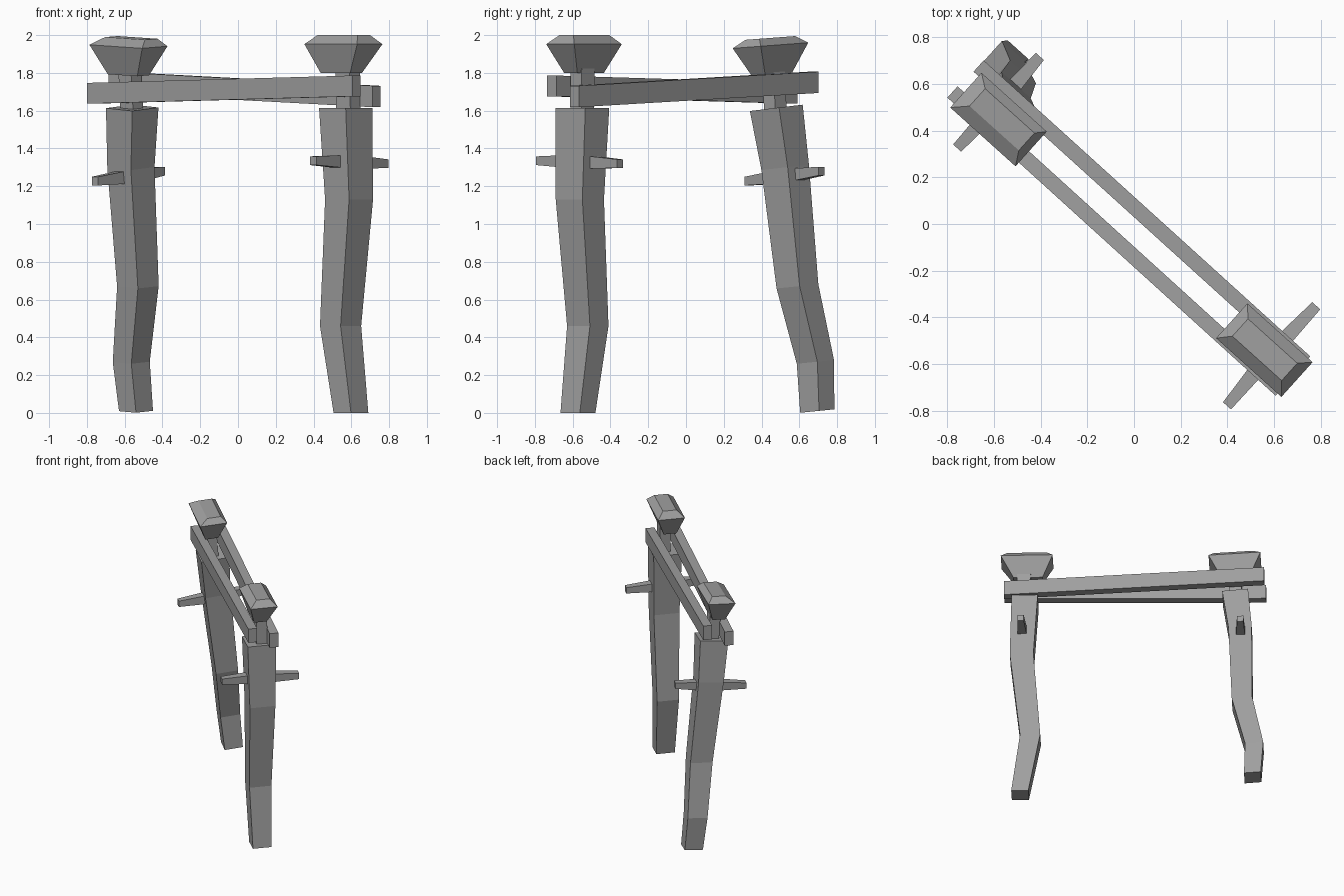
import bpy, bmesh
from mathutils import Vector

if "Cube" in bpy.data.objects:
    bpy.data.objects.remove(bpy.data.objects["Cube"])

# Directions: along the gate, across the gate, up
U = Vector((0.743, -0.669, 0))
V = Vector((0.669, 0.743, 0))
Z = Vector((0, 0, 1))

stone = bpy.data.materials.new("weathered_grey")
stone.use_nodes = True
GREY = (0.35, 0.35, 0.35, 1)
stone.diffuse_color = GREY
stone.node_tree.nodes["Principled BSDF"].inputs["Base Color"].default_value = GREY


def loft(name, rings):
    """Skin four-sided rings, each (centre, half vector, half vector)."""
    bm = bmesh.new()
    loops = []
    for c, p, q in rings:
        c = Vector(c)
        loops.append([bm.verts.new(c + s * p + t * q)
                      for s, t in ((-1, -1), (1, -1), (1, 1), (-1, 1))])
    for lo, hi in zip(loops, loops[1:]):
        for i in range(4):
            j = (i + 1) % 4
            bm.faces.new((lo[i], lo[j], hi[j], hi[i]))
    bm.faces.new(loops[0][::-1])
    bm.faces.new(loops[-1])
    bmesh.ops.recalc_face_normals(bm, faces=bm.faces)
    mesh = bpy.data.meshes.new(name)
    bm.to_mesh(mesh)
    bm.free()
    mesh.materials.append(stone)
    ob = bpy.data.objects.new(name, mesh)
    bpy.context.collection.objects.link(ob)
    return ob


def flat(c, a, b, slope=0):
    """Level ring that may rise towards the back."""
    return (c, a * (U + Z * U.y * slope), b * (V + Z * V.y * slope))


def post(name, rows):
    # rows: x, y, z, half extent, slope
    loft(name, [flat((x, y, z), 0.673 * h, 0.747 * h, s) for x, y, z, h, s in rows])


def rail(name, start, end, height):
    loft(name, [(p, 0.0325 * V, height / 2 * Z) for p in (start, end)])


def peg(name, tip_a, middle, tip_b):
    sizes = (0.023, 0.037, 0.023)
    loft(name, [(p, s * U, s * Z) for p, s in zip((tip_a, middle, tip_b), sizes)])


def cap(name, low, wide, top, slope=0):
    loft(name, [flat(low, 0.105, 0.047, slope),
                flat(wide, 0.188, 0.1, slope),
                flat(top, 0.142, 0.05, slope)])


# Crooked posts
post("right_post", [(-0.54, 0.695, 0.01, 0.09, 0.1), (-0.565, 0.685, 0.27, 0.098, 0.1),
                    (-0.53, 0.59, 0.67, 0.11, 0.1), (-0.567, 0.525, 1.3, 0.125, 0.12),
                    (-0.56, 0.478, 1.615, 0.139, 0.12)])
post("left_post", [(0.598, -0.572, 0, 0.092, 0), (0.543, -0.52, 0.46, 0.109, 0),
                   (0.588, -0.562, 1.13, 0.127, 0), (0.57, -0.548, 1.615, 0.141, 0)])

# Necks carrying the caps between the rails
loft("right_neck", [flat((-0.56, 0.475, 1.56), 0.045, 0.04),
                    flat((-0.575, 0.462, 1.84), 0.045, 0.04)])
loft("left_neck", [flat((0.585, -0.55, 1.56), 0.05, 0.04),
                   flat((0.58, -0.548, 1.84), 0.05, 0.04)])

# Twin rails
rail("front_rail", (-0.777, 0.565, 1.692), (0.628, -0.711, 1.731), 0.11)
rail("back_rail", (-0.665, 0.676, 1.75), (0.733, -0.591, 1.675), 0.113)

# Cross pegs
peg("right_peg", (-0.757, 0.325, 1.227), (-0.57, 0.525, 1.253), (-0.403, 0.717, 1.28))
peg("left_peg", (0.398, -0.778, 1.335), (0.58, -0.56, 1.33), (0.78, -0.35, 1.319))

# Flared caps
cap("right_cap", (-0.58, 0.455, 1.79), (-0.58, 0.447, 1.945), (-0.565, 0.447, 1.985), 0.075)
cap("left_cap", (0.547, -0.54, 1.8), (0.558, -0.54, 1.952), (0.56, -0.538, 2.0))
